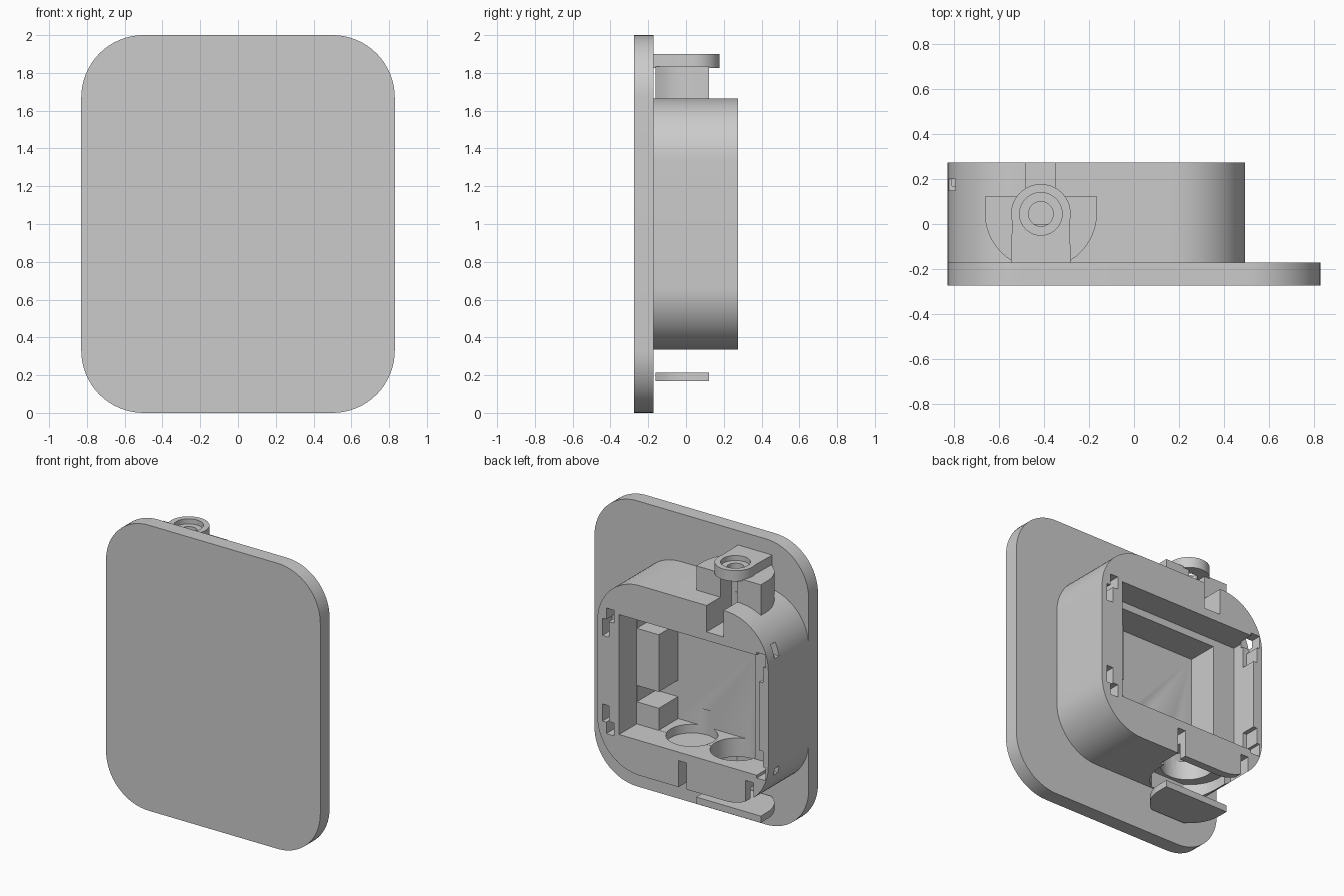
import bpy, bmesh, math

cube = bpy.data.objects.get("Cube")
if cube:
    bpy.data.objects.remove(cube, do_unlink=True)

grey = bpy.data.materials.new("light_grey")
grey.use_nodes = True
COL = (0.6, 0.6, 0.6, 1)
grey.diffuse_color = COL
grey.node_tree.nodes["Principled BSDF"].inputs["Base Color"].default_value = COL


def prism(name, pts, axis, lo, hi):
    """Extrude a 2D outline along y (points are x, z) or z (points are x, y)."""
    bm = bmesh.new()
    place = (lambda p: (p[0], lo, p[1])) if axis == "y" else (lambda p: (p[0], p[1], lo))
    face = bm.faces.new([bm.verts.new(place(p)) for p in pts])
    out = bmesh.ops.extrude_face_region(bm, geom=[face])
    vec = (0, hi - lo, 0) if axis == "y" else (0, 0, hi - lo)
    bmesh.ops.translate(bm, verts=[v for v in out["geom"] if isinstance(v, bmesh.types.BMVert)], vec=vec)
    bmesh.ops.recalc_face_normals(bm, faces=bm.faces)
    me = bpy.data.meshes.new(name)
    bm.to_mesh(me)
    bm.free()
    me.materials.append(grey)
    ob = bpy.data.objects.new(name, me)
    bpy.context.collection.objects.link(ob)
    return ob


def block(x0, x1, y0, y1, z0, z1, name="cutter"):
    return prism(name, [(x0, y0), (x1, y0), (x1, y1), (x0, y1)], "z", z0, z1)


def arc(cx, cy, r, a0, a1, n):
    return [(cx + r * math.cos(math.radians(a0 + (a1 - a0) * i / n)),
             cy + r * math.sin(math.radians(a0 + (a1 - a0) * i / n))) for i in range(n + 1)]


def disc(name, cx, cy, r, z0, z1):
    return prism(name, arc(cx, cy, r, 0, 360, 48)[:-1], "z", z0, z1)


def rounded(x0, x1, z0, z1, r):
    return (arc(x1 - r, z1 - r, r, 0, 90, 16) + arc(x0 + r, z1 - r, r, 90, 180, 16)
            + arc(x0 + r, z0 + r, r, 180, 270, 16) + arc(x1 - r, z0 + r, r, 270, 360, 16))


def d_outline(back):
    """Straight at the back, round towards the plate."""
    low = arc(MX, 0.05, 0.25, 180, 238, 10)
    right = arc(MX, 0.05, 0.25, 302, 360, 10)
    return [(MX - 0.25, back)] + low + right + [(MX + 0.25, back)]


def cut(ob, cutters):
    bpy.context.view_layer.objects.active = ob
    for c in cutters:
        m = ob.modifiers.new("cut", "BOOLEAN")
        m.operation, m.solver, m.object = "DIFFERENCE", "EXACT", c
        bpy.ops.object.modifier_apply(modifier=m.name)
        bpy.data.objects.remove(c, do_unlink=True)


MX, MY = -0.415, 0.045   # centre of the pivot mount

# Front plate and housing
plate = prism("front_plate", rounded(-0.83, 0.83, 0, 2, 0.33), "y", -0.275, -0.172)
housing = prism("housing", rounded(-0.83, 0.495, 0.335, 1.665, 0.33), "y", -0.18, 0.275)

# Stepped cavity: wide mouth, deep well, gaps around the post
cutters = [block(-0.76, 0.326, 0.08, 0.4, 0.58, 1.42),
           block(-0.59, 0.155, -0.135, 0.3, 0.581, 1.37),
           block(0.1, 0.325, -0.134, 0.3, 1.25, 1.369),
           block(0.1, 0.325, -0.134, 0.3, 0.735, 0.85)]

# Latch slots in the back rim, mirrored top to bottom
for s in (1, -1):
    for x0, x1, d0, d1 in ((0.365, 0.425, 0.35, 0.44), (0.405, 0.455, 0.24, 0.36),
                           (-0.81, -0.74, 0.35, 0.44), (-0.79, -0.74, 0.24, 0.36)):
        z0, z1 = sorted((1 + s * d0, 1 + s * d1))
        cutters.append(block(x0, x1, 0.17, 0.4, z0, z1))
# Side slots
cutters += [block(-0.9, -0.75, 0.15, 0.2, 1.39, 1.48),
            block(-0.9, -0.75, 0.15, 0.2, 0.57, 0.62)]
# Lower pocket with bores and slots
cutters += [prism("cutter", d_outline(0.22), "z", 0.2, 0.45),
            disc("cutter", MX, 0.03, 0.17, 0.3, 0.7),
            disc("cutter", -0.06, 0.02, 0.165, 0.52, 0.7),
            block(-0.195, -0.135, 0.1, 0.4, 0.2, 0.52),
            block(-0.715, -0.655, 0.1, 0.4, 0.2, 0.52)]
# Notch under the pivot
cutters.append(block(-0.482, -0.352, 0.0, 0.4, 1.48, 1.8))
cut(housing, cutters)

# Upper mount block with its keyhole notch
mount = prism("mount_block", d_outline(0.122), "z", 1.6, 1.835)
cut(mount, [block(-0.482, -0.352, 0.0, 0.4, 1.4, 1.9), disc("cutter", MX, MY, 0.055, 1.4, 1.95)])

# Pivot arm: bar with a round end and a stepped hole
r = 0.133
arm = prism("pivot_arm", [(MX - r, -0.18), (MX + r, -0.18)]
            + arc(MX, MY, r, -15, 195, 32), "z", 1.825, 1.9)
cut(arm, [disc("cutter", MX, MY, 0.095, 1.865, 2.0), disc("cutter", MX, MY, 0.055, 1.7, 2.0)])

# Lower foot tab
foot = prism("foot_tab", d_outline(0.122), "z", 0.168, 0.215)

# Smooth the curved walls, keep the edges sharp
for ob in (plate, housing, mount, arm, foot):
    bpy.ops.object.select_all(action="DESELECT")
    ob.select_set(True)
    bpy.context.view_layer.objects.active = ob
    bpy.ops.object.shade_smooth_by_angle(angle=math.radians(25))
